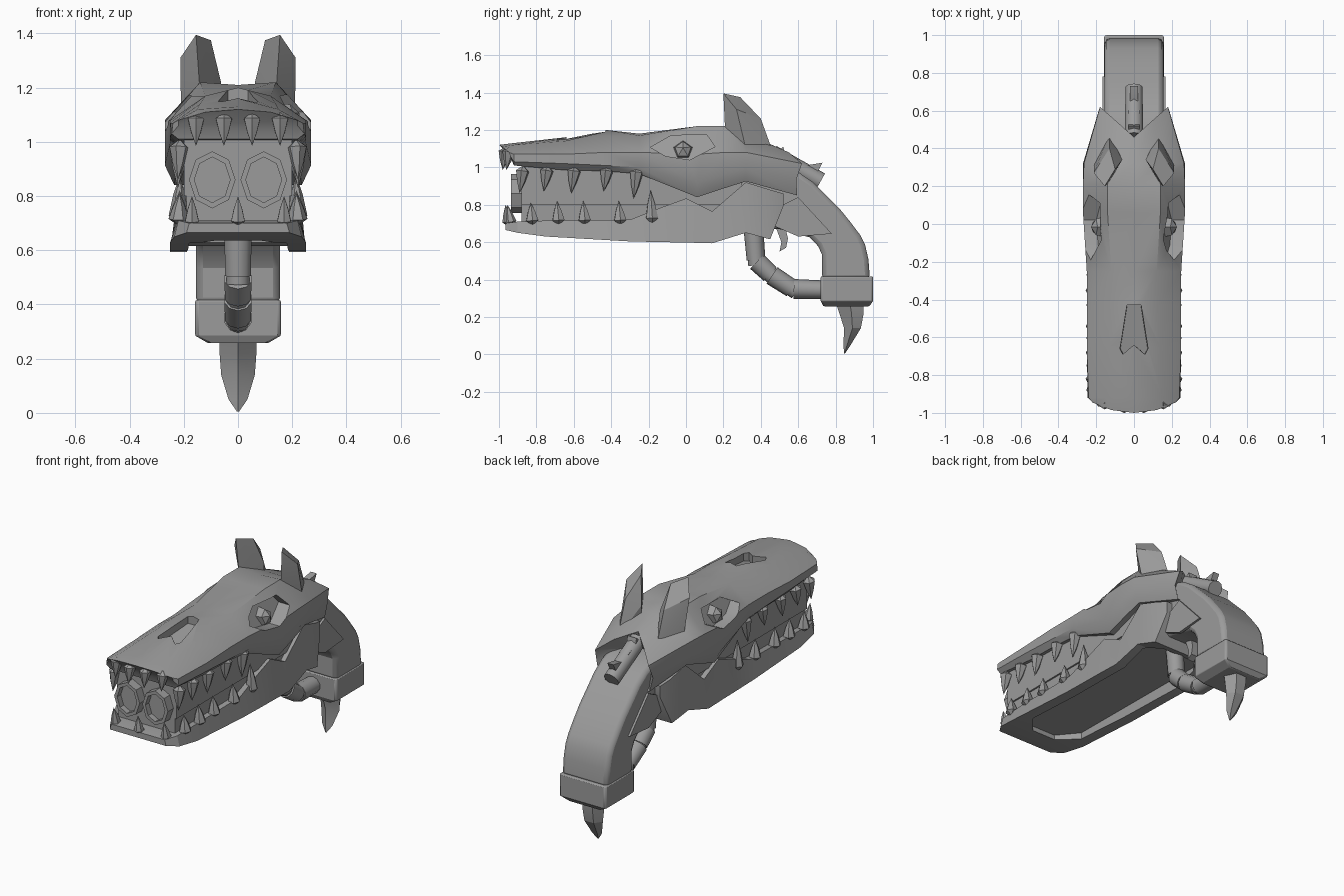
import bpy, bmesh, math
from mathutils import Vector

cube = bpy.data.objects.get("Cube")
if cube:
    bpy.data.objects.remove(cube)

GREY = (0.33, 0.33, 0.33, 1)
mat = bpy.data.materials.new("plain_grey")
mat.use_nodes = True
mat.diffuse_color = GREY
mat.node_tree.nodes["Principled BSDF"].inputs["Base Color"].default_value = GREY


def shade(me, angle):
    me.shade_smooth()
    me.set_sharp_from_angle(angle=math.radians(angle))


def finish(name, bm, angle=25):
    bmesh.ops.recalc_face_normals(bm, faces=bm.faces)
    me = bpy.data.meshes.new(name)
    bm.to_mesh(me)
    bm.free()
    me.materials.append(mat)
    shade(me, angle)
    ob = bpy.data.objects.new(name, me)
    bpy.context.scene.collection.objects.link(ob)
    return ob


def loft(name, rings, angle=25):
    """Skin closed rings of equal size and cap both ends."""
    bm = bmesh.new()
    loops = [[bm.verts.new(p) for p in ring] for ring in rings]
    n = len(loops[0])
    for a, b in zip(loops, loops[1:]):
        for i in range(n):
            j = (i + 1) % n
            bm.faces.new((a[i], a[j], b[j], b[i]))
    bm.faces.new(loops[0])
    bm.faces.new(loops[-1])
    return finish(name, bm, angle)


def hull(name, pts):
    bm = bmesh.new()
    for p in pts:
        bm.verts.new(p)
    bmesh.ops.convex_hull(bm, input=bm.verts)
    return finish(name, bm, 10)


def prism(name, outline, x0, x1):
    """Side outline (y, z) pulled from x0 to x1."""
    return loft(name, [[(x, y, z) for y, z in outline] for x in (x0, x1)])


def box(name, x, y0, y1, z0, z1):
    return prism(name, [(y0, z0), (y1, z0), (y1, z1), (y0, z1)], -x, x)


def circle(centre, axis, r, n):
    q = Vector(axis).to_track_quat('Z', 'Y')
    turn = [2 * math.pi * i / n for i in range(n)]
    return [Vector(centre) + q @ Vector((r * math.sin(t), r * math.cos(t), 0)) for t in turn]


def tube(name, p, q, r0, r1, n=10):
    d = Vector(q) - Vector(p)
    return loft(name, [circle(p, d, r0, n), circle(q, d, r1, n)], 40)


def tooth(name, base, tip, r):
    base, tip = Vector(base), Vector(tip)
    d = tip - base
    hull(name, [base, tip] + circle(base + d * 0.2, d, r, 6) + circle(base + d * 0.6, d, r * .6, 6))


def mirrored(half):
    return half + [(-x, y, z) for x, y, z in reversed(half) if x]


def carve(ob, cutters, angle):
    for c in cutters:
        m = ob.modifiers.new("cut", 'BOOLEAN')
        m.operation, m.object, m.solver = 'DIFFERENCE', c, 'EXACT'
    deps = bpy.context.evaluated_depsgraph_get()
    me = bpy.data.meshes.new_from_object(ob.evaluated_get(deps))
    ob.modifiers.clear()
    ob.data = me
    shade(me, angle)
    for c in cutters:
        bpy.data.objects.remove(c)


# Upper head: y, crest z, brow x z, side x z, lip x z, under-lip x z
HEAD = [
    (-.92, 1.13, .15, 1.12, .24, 1.07, .245, 1.03, .22, 1.01),
    (-.65, 1.16, .14, 1.14, .25, 1.07, .25, 1.02, .22, .985),
    (-.43, 1.2, .12, 1.17, .25, 1.08, .25, 1.01, .22, .98),
    (-.25, 1.18, .12, 1.17, .25, 1.08, .25, 1, .22, .965),
    (.06, 1.21, .14, 1.22, .27, 1.07, .27, .914, .235, .84),
    (.21, 1.21, .14, 1.22, .27, 1.08, .27, .965, .235, .89),
    (.32, 1.18, .13, 1.18, .265, 1.08, .27, .995, .23, .925),
]
rings = [mirrored([(0, -1, 1.12), (.12, -.985, 1.11), (.22, -.945, 1.08),
                   (.22, -.94, 1.06), (.19, -.93, 1.045)])]
rings += [mirrored([(0, y, c)] + [(r[i], y, r[i + 1]) for i in (0, 2, 4, 6)]) for y, c, *r in HEAD]
rings.append(mirrored([(0, .46, 1.12), (.1, .55, 1.08), (.18, .62, 1.02),
                       (.19, .59, .936), (.17, .594, .85)]))
rings.append([(x * .2, .43, .95 + z * .05) for x, y, z in rings[-1]])
head = loft("upper_head", rings)

# Eye sockets with leaning floors, and nose hollow
socket = [(-.19, 1.107), (-.08, 1.17), (.11, 1.175), (.155, 1.11), (.02, 1.04), (-.11, 1.06)]
cutters = [loft("socket_cutter", [[(s * (.17 + (1.1 - z) * .5), y, z) for y, z in socket],
                                  [(s * .4, y, z) for y, z in socket]]) for s in (1, -1)]
nose = [(.045, -.43), (.09, -.66), (.07, -.69), (0, -.64), (-.07, -.69), (-.09, -.66), (-.045, -.43)]
cutters.append(loft("nose_cutter", [[(x * .8, y, 1.235 + y * .2) for x, y in nose],
                                    [(x, y, 1.4) for x, y in nose]]))
carve(head, cutters, 35)

# Lower jaw: y, bottom z, top z, bottom x, top x
JAW = [
    (-.965, .665, .7, .19, .18), (-.9, .65, .71, .235, .22), (-.75, .63, .715, .25, .225),
    (-.3, .604, .72, .25, .225), (-.12, .6, .79, .25, .22), (0, .598, .834, .25, .22),
    (.14, .594, .765, .25, .22), (.32, .65, .92, .24, .22), (.45, .615, .88, .22, .21),
    (.52, .79, .86, .19, .19),
]
jaw = loft("lower_jaw", [mirrored([(w, y, b), (v, y, t)]) for y, b, t, w, v in JAW])
under = [(.08, -.8), (.18, -.68), (.19, .3), (.12, .4)]
under += [(-x, y) for x, y in reversed(under)]
carve(jaw, [loft("under_cutter", [[(x, y, z) for x, y in under] for z in (.5, .665)])], 25)

# Mouth interior
box("lower_gum", .19, -.88, .3, .67, .8)
box("upper_gum", .2, -.88, .3, .8, 1.03)

# Twin barrels with sunken muzzles
for s in (1, -1):
    rings = []
    for y, rx, rz in ((-.86, .086, .105), (-.935, .086, .105), (-.935, .066, .084), (-.9, .066, .084)):
        rings.append([(s * .095 + rx * math.sin(i * math.pi / 4), y, .86 + rz * math.cos(i * math.pi / 4))
                      for i in range(8)])
    loft("barrel", rings)

for s in (1, -1):
    # Side teeth
    for y, drop in zip((-.87, -.74, -.594, -.42, -.26), (.14, .13, .14, .13, .17)):
        tooth("upper_tooth", (s * .215, y, 1.01), (s * .222, y - .02, 1 - drop), .037)
    for y, tall in zip((-.82, -.68, -.54, -.35, -.18), (.11, .12, .12, .12, .18)):
        tooth("lower_tooth", (s * .22, y, .69), (s * .215, y - .01, .7 + tall), .037)
    # Front teeth
    for x, y in ((.052, -.965), (.155, -.945)):
        tooth("front_upper_tooth", (s * x, y, 1.11), (s * x, y - .015, .985), .034)
    tooth("front_lower_tooth", (s * .17, -.93, .685), (s * .17, -.955, .8), .029)
    # Eyes
    hull("eye", circle((s * .165, -.016, 1.09), (s, 0, .3), .055, 5)
         + circle((s * .205, -.016, 1.095), (s, 0, .3), .045, 5) + [(s * .228, -.016, 1.105)])
    # Ears
    hull("ear", [(s * x, y, z) for x, y, z in (
        (.13, .476, 1.05), (.062, .34, 1.217), (.066, .34, 1.12), (.14, .21, 1.18), (.21, .32, 1.1),
        (.155, .2, 1.395), (.1, .29, 1.375), (.13, .4, 1.26), (.213, .27, 1.31))])
    # Plates where the jaw meets the grip
    prism("grip_plate", [(.44, .7), (.52, .8), (.6, .84), (.78, .645), (.6, .63)], s * .15, s * .168)
tooth("front_lower_tooth", (0, -.95, .685), (0, -.965, .8), .029)

# Curved grip
grip = prism("grip", [(.2, 1), (.46, 1.02), (.6, .975), (.68, .92), (.743, .856), (.82, .78),
                      (.877, .71), (.93, .64), (.957, .588), (.975, .51), (.984, .4),
                      (.727, .4), (.727, .535), (.705, .58), (.66, .626), (.5, .67), (.2, .67)],
             -.155, .155)
cap = hull("grip_cap", [(s * x, y, z) for s in (1, -1) for x, y, z in (
    (.158, .72, .417), (.158, 1, .417), (.158, .72, .285), (.158, 1, .285),
    (.11, .735, .257), (.11, .98, .257))])
for ob, width in ((grip, .025), (cap, .01)):
    bev = ob.modifiers.new("soft_edges", 'BEVEL')
    bev.width, bev.segments, bev.angle_limit = width, 2, math.radians(50)

# Fang below the grip: z, front y, back y, half width
rings = []
for z, y0, y1, w in ((.28, .8, .95, .068), (.22, .82, .95, .068), (.14, .845, .935, .062),
                     (.05, .842, .88, .035), (.005, .845, .85, .004)):
    m = (y0 + y1) / 2
    rings.append([(0, y0, z), (w, m, z), (w * .5, y1, z), (-w * .5, y1, z), (-w, m, z)])
loft("grip_fang", rings, 15)

# Segmented trigger guard
path = [Vector((0, y, z)) for y, z in ((.36, .68), (.375, .5), (.455, .425), (.57, .35), (.74, .345))]
for a, b in zip(path, path[1:]):
    d = (b - a).normalized() * .006
    tube("guard_segment", a + d, b - d, .053, .05)
    tube("guard_joint", b - d * 4, b + d * 4, .044, .044)

# Trigger
prism("trigger", [(.48, .68), (.53, .68), (.545, .62), (.535, .57), (.5, .55), (.51, .6)], -.022, .022)

# Hammer with spurs
tube("hammer", (0, .46, 1.07), (0, .72, .925), .05, .048)
prism("hammer_spur", [(.6, .99), (.64, 1.01), (.73, 1.025), (.69, .95)], -.02, .02)
prism("hammer_spur", [(.47, 1.07), (.52, 1.11), (.53, 1.07), (.6, 1.04), (.56, 1)], -.03, .03)
